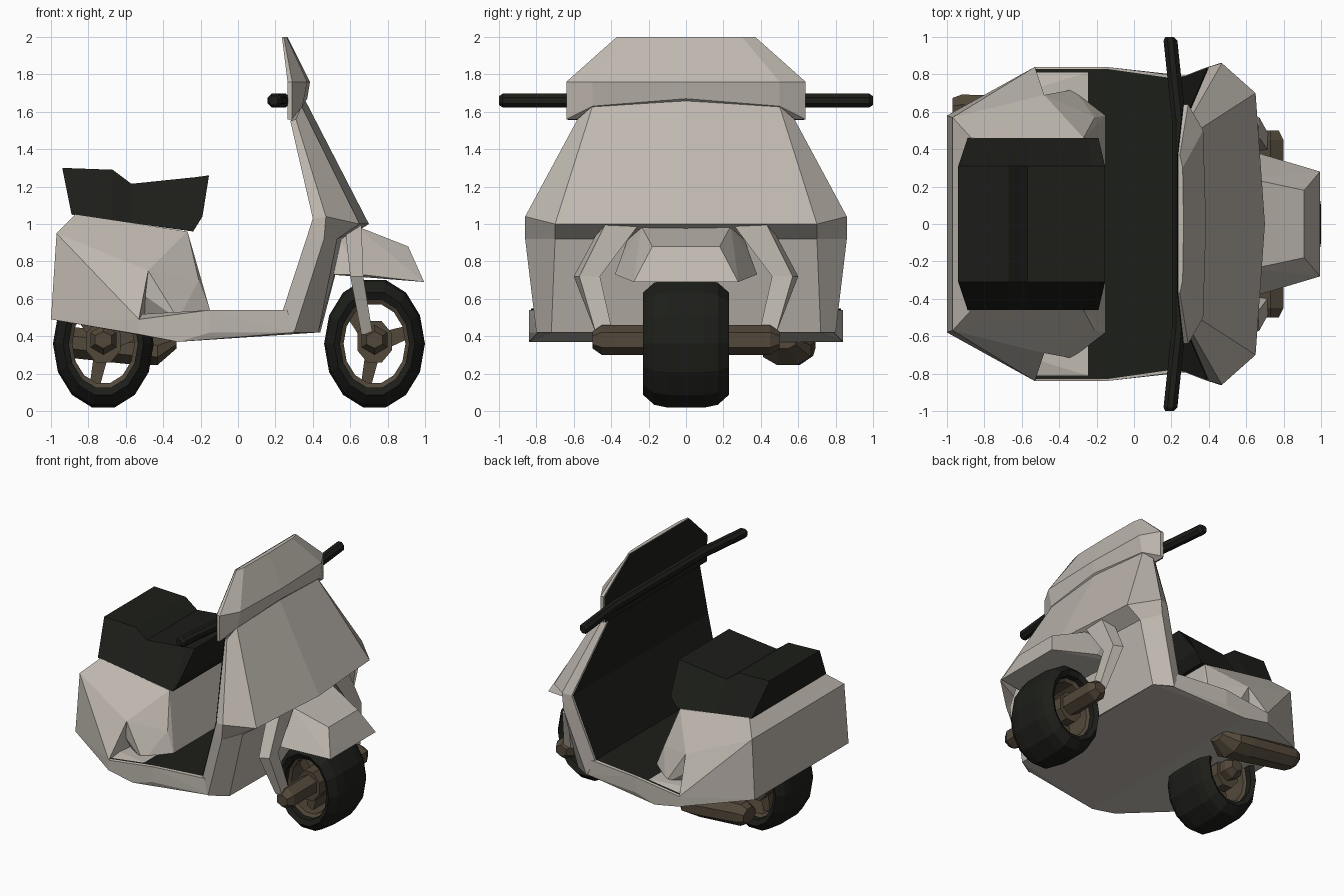
import bpy, bmesh, math
from mathutils import Vector

if "Cube" in bpy.data.objects:
    bpy.data.objects.remove(bpy.data.objects["Cube"])


def material(name, rgb):
    m = bpy.data.materials.new(name)
    m.diffuse_color = (*rgb, 1)
    m.use_nodes = True
    m.node_tree.nodes["Principled BSDF"].inputs["Base Color"].default_value = m.diffuse_color
    return m


CREAM = material("cream", (0.52, 0.48, 0.43))
BLACK = material("black", (0.012, 0.013, 0.010))
BROWN = material("bronze", (0.085, 0.065, 0.042))


def finish(name, bm, mat, normals=True):
    if normals:
        bmesh.ops.recalc_face_normals(bm, faces=bm.faces)
    me = bpy.data.meshes.new(name)
    bm.to_mesh(me)
    bm.free()
    me.materials.append(mat)
    ob = bpy.data.objects.new(name, me)
    bpy.context.collection.objects.link(ob)
    return ob


def both(points):
    return points + [(x, -y, z) for x, y, z in points]


def hull(name, points, mat):
    bm = bmesh.new()
    vs = [bm.verts.new(p) for p in points]
    r = bmesh.ops.convex_hull(bm, input=vs)
    loose = [v for v in bm.verts if not v.link_faces]
    bmesh.ops.delete(bm, geom=loose, context='VERTS')
    bmesh.ops.dissolve_limit(bm, angle_limit=0.02, verts=bm.verts, edges=bm.edges)
    return finish(name, bm, mat)


def loft(name, sections, mat, closed=False):
    """Bridge loops of points; cap the ends unless the loops close on themselves."""
    bm = bmesh.new()
    rings = [[bm.verts.new(p) for p in s] for s in sections]
    n = len(rings[0])
    pairs = list(zip(rings, rings[1:]))
    if closed:
        pairs.append((rings[-1], rings[0]))
    for a, b in pairs:
        for i in range(n):
            j = (i + 1) % n
            bm.faces.new((a[i], a[j], b[j], b[i]))
    if not closed:
        bm.faces.new(rings[0])
        bm.faces.new(rings[-1])
    return finish(name, bm, mat)


def mirror_loop(half):
    return half + [(x, -y, z) for x, y, z in reversed(half) if y > 0]


def strip(name, stations, mat):
    """Sheet across the width from (x, z, half width) stations."""
    bm = bmesh.new()
    rows = [(bm.verts.new((x, -w, z)), bm.verts.new((x, w, z))) for x, z, w in stations]
    for a, b in zip(rows, rows[1:]):
        bm.faces.new((a[0], b[0], b[1], a[1]))
    return finish(name, bm, mat, False)


def wheel_ring(name, cx, profile, mat, sides=14):
    """Closed profile of (radius, y) spun about the axle; wheels are squeezed in x."""
    loops = []
    for k in range(sides):
        a = math.tau * (k + 0.5) / sides + math.pi / 2
        loops.append([(cx + 0.77 * r * math.cos(a), y, 0.36 + r * math.sin(a)) for r, y in profile])
    loft(name, loops, mat, True)


def tube(name, stations, mat, sides=8, axis='Y'):
    """Tube along an axis from (centre, radius_a, radius_z) stations."""
    loops = []
    for (x, y, z), ra, rz in stations:
        ring = []
        for k in range(sides):
            a = math.tau * (k + 0.5) / sides
            u, v = ra * math.cos(a), rz * math.sin(a)
            ring.append((x + u, y, z + v) if axis == 'Y' else (x, y + u, z + v))
        loops.append(ring)
    loft(name, loops, mat)


# Wheels: tyre, rim, hub and three spokes
for label, cx, axle in (("front", 0.73, 0.50), ("rear", -0.72, 0.28)):
    half = [(0.35, 0.10), (0.335, 0.17), (0.28, 0.23), (0.24, 0.21)]
    wheel_ring(label + "_tyre", cx, half + [(r, -y) for r, y in reversed(half)], BLACK)
    wheel_ring(label + "_rim", cx, [(0.25, 0.17), (0.215, 0.15), (0.215, -0.15), (0.25, -0.17)], BROWN)
    tube(label + "_hub", [((cx, -0.17, 0.37), 0.10, 0.12), ((cx, 0.17, 0.37), 0.10, 0.12)], BROWN)
    tube(label + "_axle", [((cx, -axle, 0.38), 0.05, 0.045), ((cx, -axle + 0.05, 0.38), 0.08, 0.08),
                           ((cx, axle - 0.05, 0.38), 0.08, 0.08), ((cx, axle, 0.38), 0.05, 0.045)], BROWN, 6)
    for k, deg in enumerate((15, 135, 255)):
        a = math.radians(deg)
        d, s = Vector((math.cos(a), 0, math.sin(a))), Vector((-math.sin(a), 0, math.cos(a)))
        pts = []
        for r, w in ((0.05, 0.05), (0.23, 0.035)):
            for sg in (-1, 1):
                p = d * r + s * w * sg
                pts.append((cx + 0.77 * p.x, 0.09, 0.36 + p.z))
        hull(f"{label}_spoke_{k + 1}", both(pts), BROWN)

# Front leg shield, widest at knee height
loft("leg_shield", [mirror_loop(s) for s in (
    [(0.28, 0.56, 1.55), (0.31, 0.58, 1.56), (0.34, 0.50, 1.63), (0.36, 0, 1.66)],
    [(0.40, 0.84, 1.03), (0.47, 0.86, 1.04), (0.65, 0.70, 1.00), (0.70, 0, 1.00)],
    [(0.365, 0.83, 0.92), (0.46, 0.86, 0.92), (0.53, 0.70, 0.92), (0.57, 0, 0.92)],
    [(0.24, 0.78, 0.54), (0.30, 0.80, 0.42), (0.43, 0.72, 0.42), (0.44, 0, 0.42)])], CREAM)

# Headset cowl above the shield
loft("headset_cowl", [mirror_loop(s) for s in (
    [(0.265, 0.64, 1.56), (0.29, 0.64, 1.56), (0.345, 0.50, 1.63), (0.37, 0, 1.67)],
    [(0.265, 0.64, 1.76), (0.29, 0.64, 1.76), (0.37, 0.50, 1.76), (0.385, 0, 1.76)],
    [(0.235, 0.37, 2.0), (0.245, 0.37, 2.0), (0.26, 0.30, 2.0), (0.265, 0, 2.0)])], CREAM)
strip("headset_liner", [(0.26, 1.555, 0.63), (0.26, 1.76, 0.635), (0.23, 2.0, 0.365)], BLACK)

# Handlebar with swept-back grips
tube("handlebar", [((0.19, -1.0, 1.66), 0.025, 0.025), ((0.195, -0.98, 1.66), 0.04, 0.04),
                   ((0.24, -0.55, 1.66), 0.04, 0.04), ((0.24, 0.55, 1.66), 0.04, 0.04),
                   ((0.195, 0.98, 1.66), 0.04, 0.04), ((0.19, 1.0, 1.66), 0.025, 0.025)], BLACK)

# Floor pan, and the black liner running over it and up the shield
hull("floor_pan", both([(0.43, 0.72, 0.42), (0.30, 0.79, 0.42), (0.26, 0.79, 0.54), (-0.15, 0.84, 0.54),
                        (-0.15, 0.84, 0.42), (-0.32, 0.84, 0.37), (-0.53, 0.84, 0.41),
                        (-0.53, 0.84, 0.49), (-1.0, 0.58, 0.49)]), CREAM)
strip("floor_liner", [(-0.53, 0.497, 0.83), (-0.15, 0.547, 0.83), (0.235, 0.547, 0.775),
                      (0.392, 1.03, 0.835), (0.27, 1.56, 0.555)], BLACK)

# Rear body with a flared cowl and tail panel on each side
hull("rear_body", both([(-1.0, 0.58, 0.49), (-0.97, 0.57, 0.95), (-0.87, 0.46, 1.05), (-0.27, 0.46, 0.96),
                        (-0.21, 0.57, 0.70), (-0.15, 0.58, 0.54), (-0.15, 0.58, 0.49)]), CREAM)
for side, s in (("left", 1), ("right", -1)):
    cowl = [(-0.32, 0.72, 0.49), (-0.48, 0.69, 0.75), (-0.21, 0.57, 0.70), (-0.15, 0.58, 0.54),
            (-0.50, 0.60, 0.49), (-0.27, 0.46, 0.96), (-0.97, 0.57, 0.95)]
    tail = [(-1.0, 0.58, 0.49), (-0.97, 0.57, 0.95), (-0.53, 0.84, 0.49), (-0.48, 0.69, 0.75), (-0.50, 0.60, 0.49)]
    hull(side + "_side_cowl", [(x, s * y, z) for x, y, z in cowl], CREAM)
    hull(side + "_tail_panel", [(x, s * y, z) for x, y, z in tail], CREAM)

    # Fork leg covers, kinked outward at the top of the wheel
    leg = [[(0.57, 0.27, 1.0), (0.57, 0.45, 1.0), (0.66, 0.43, 1.0), (0.66, 0.25, 1.0)],
           [(0.60, 0.50, 0.72), (0.60, 0.60, 0.72), (0.67, 0.57, 0.72), (0.67, 0.46, 0.72)],
           [(0.66, 0.39, 0.41), (0.66, 0.48, 0.41), (0.72, 0.48, 0.41), (0.72, 0.39, 0.41)]]
    loft(side + "_fork_leg", [[(x, s * y, z) for x, y, z in sec] for sec in leg], CREAM)

# Front mudguard
hull("front_mudguard", both([(0.63, 0.24, 0.99), (0.91, 0.18, 0.88), (0.995, 0.28, 0.69),
                             (0.66, 0.38, 0.73), (0.49, 0.38, 0.73), (0.52, 0.30, 0.95)]), CREAM)

# Stepped seat
loft("seat", [[(xt, -0.31, zt), (xt, 0.31, zt), (xb, 0.46, zb), (xb, -0.46, zb)] for xt, zt, xb, zb in (
    (-0.94, 1.30, -0.89, 1.05), (-0.67, 1.29, -0.67, 1.02),
    (-0.57, 1.215, -0.57, 1.005), (-0.23, 1.25, -0.24, 0.96), (-0.155, 1.26, -0.19, 1.04))], BLACK)

# Exhaust
tube("exhaust", [((-0.97, 0.60, 0.37), 0.08, 0.06), ((-0.92, 0.60, 0.37), 0.10, 0.09),
                 ((-0.55, 0.56, 0.33), 0.13, 0.09), ((-0.43, 0.54, 0.32), 0.14, 0.08),
                 ((-0.33, 0.52, 0.37), 0.07, 0.04)], BROWN, 8, 'X')
